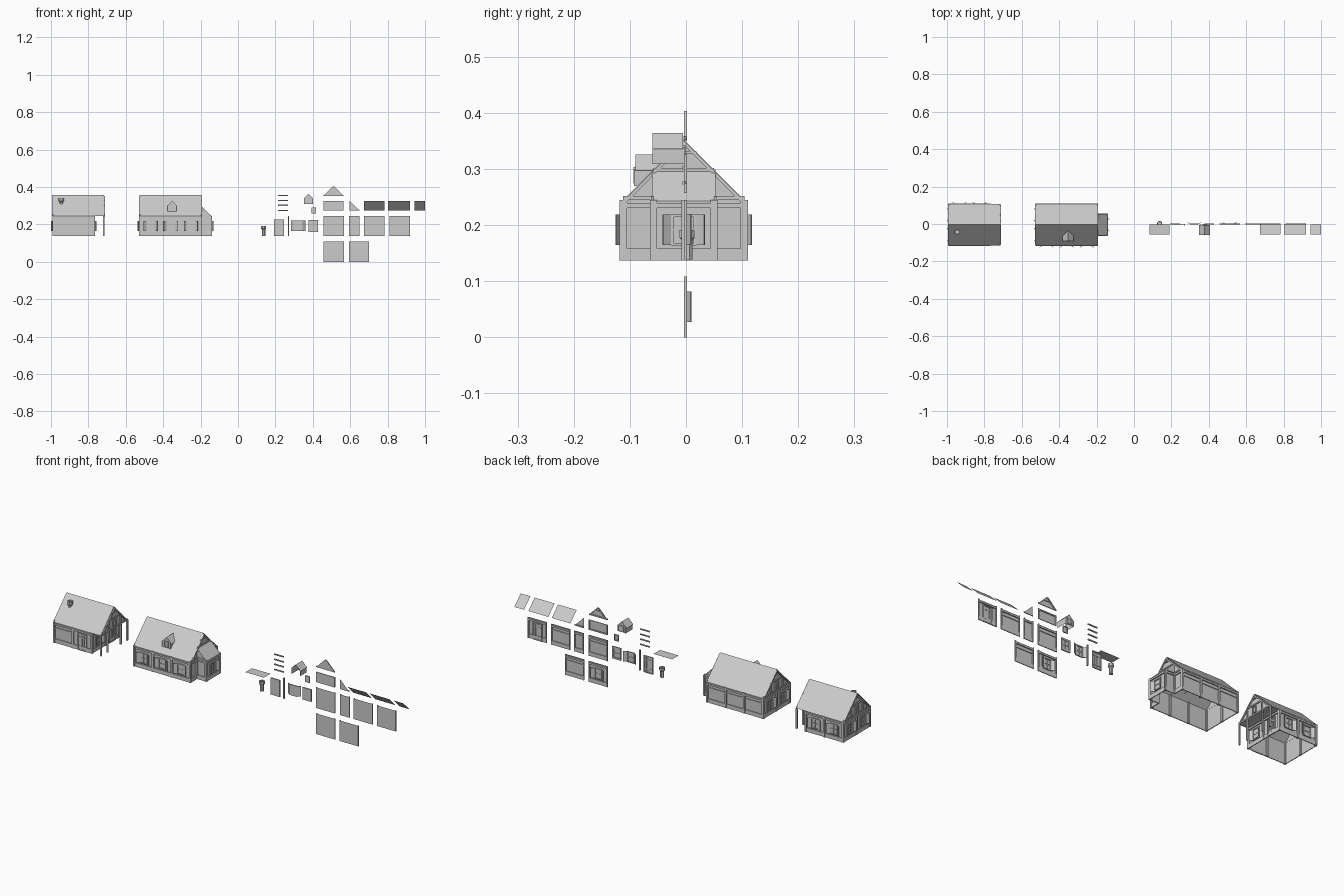
import bpy, bmesh
from math import pi, radians
from mathutils import Matrix, Vector

if "Cube" in bpy.data.objects:
    bpy.data.objects.remove(bpy.data.objects["Cube"])

W, H, Y0, Z0 = 0.108, 0.108, -0.004, 0.137   # module width, wall height, centre line, ground line
HW = W / 2

def make(name, loc, rz=0, boxes=(), polys=()):
    """boxes: (centre, size, rot_y, rot_z); polys: lists of points. Outside is local -y."""
    bm = bmesh.new()
    for c, s, ry, r in boxes:
        m = (Matrix.Translation(c) @ Matrix.Rotation(r, 4, 'Z') @ Matrix.Rotation(ry, 4, 'Y')
             @ Matrix.Diagonal((*s, 1)))
        bmesh.ops.create_cube(bm, size=1, matrix=m)
    for p in polys:
        bm.faces.new([bm.verts.new(v) for v in p])
    me = bpy.data.meshes.new(name)
    bm.to_mesh(me)
    bm.free()
    ob = bpy.data.objects.new(name, me)
    bpy.context.collection.objects.link(ob)
    ob.location, ob.rotation_euler = loc, (0, 0, rz)
    return ob

def box(c, s, ry=0, rz=0):
    return (c, s, ry, rz)

# ---- small fittings, as box lists ----
def frame(w, h, z, t=0.005, d=0.006):
    b = [box((0, -0.001, z), (w - t, 0.002, h - t))]
    for s in (-1, 1):
        b.append(box((s * (w - t) / 2, -d / 2, z), (t, d, h)))
        b.append(box((0, -d / 2, z + s * (h - t) / 2), (w, d, t)))
    return b

def window_boxes(z=0.0545, shutters=True):
    b = frame(0.045, 0.056, z)
    b += [box((0, -0.0025, z), (0.003, 0.004, 0.05)), box((0, -0.0025, z), (0.04, 0.004, 0.003))]
    if shutters:
        for s in (-1, 1):
            b.append(box((s * 0.0295, -0.008, z), (0.018, 0.0025, 0.054), 0, -s * radians(34)))
    return b

def door_boxes():
    b = frame(0.052, 0.088, 0.044)
    b += [box((x, -0.002, 0.044), (0.0015, 0.004, 0.08)) for x in (-0.011, 0, 0.011)]
    return b + [box((0, -0.003, z), (0.042, 0.003, 0.006)) for z in (0.02, 0.068)]

# ---- wall module: sheet plus timber frame ----
def wall(name, loc, rz, kind='plain', w=W):
    h = w / 2
    b = [box((0, -0.002, 0.0105), (w, 0.004, 0.021)), box((0, -0.003, 0.098), (w, 0.006, 0.009))]
    b += [box((s * (h - 0.002), -0.003, H / 2), (0.005, 0.006, H)) for s in (-1, 1)]
    if kind == 'plain':
        b.append(box((0, -0.002, 0.078), (w, 0.004, 0.005)))
    b += {'window': window_boxes, 'door': door_boxes}.get(kind, list)()
    make(name, loc, rz, b, [[(-h, 0, 0), (h, 0, 0), (h, 0, H), (-h, 0, H)]])

def post(loc):
    make('corner_post', loc, 0, [box((0, 0, H / 2), (0.009, 0.013, H))])

# ---- gable end, from eave height, full house width ----
def gable(loc, rz, light=False):
    b = [box((0, -0.002, 0.003), (2 * W, 0.005, 0.007)), box((0, -0.002, HW), (W, 0.005, 0.006)),
         box((0, -0.002, HW + 0.03), (0.046, 0.005, 0.004))]
    for s in (-1, 1):
        b.append(box((s * (HW - 0.003), -0.003, HW / 2 + 0.001), (0.005, 0.005, HW)))
        b.append(box((s * (HW - 0.003), -0.003, HW - 0.003), (W * 1.39, 0.006, 0.006), s * pi / 4))
    if light:
        b += frame(0.025, 0.033, 0.027, 0.004)
    make('gable_end', loc, rz, b, [[(-W, 0, 0), (W, 0, 0), (0, 0, W)]])

def roof(x0, x1):
    e, z, t = 0.112, Z0 + H - 0.001, Z0 + H + 0.111
    for s in (-1, 1):
        make('roof_slope', (0, Y0, 0), 0, polys=[[(x0, s * e, z), (x1, s * e, z), (x1, 0, t), (x0, 0, t)]])

def dormer(loc, rz):
    a, d, e = 0.024, 0.055, 0.029
    zs, zr = 0.028, 0.0555
    p = [[(-a, 0, 0), (a, 0, 0), (a, 0, zs + 0.004), (0, 0, zr - 0.001), (-a, 0, zs + 0.004)]]
    b = frame(0.024, 0.03, 0.019, 0.004, 0.004)
    for s in (-1, 1):
        p.append([(s * a, 0, 0), (s * a, d, 0), (s * a, d, zs + 0.004), (s * a, 0, zs + 0.004)])
        p.append([(s * e, 0, zs - 0.001), (s * e, d, zs - 0.001), (0, d, zr), (0, 0, zr)])
        b.append(box((s * (a - 0.002), -0.001, 0.015), (0.004, 0.004, 0.03)))
    make('dormer', loc, rz, b, p)

def chimney(loc):
    # flared eight-sided pot
    bm = bmesh.new()
    rings = [(0.010, 0), (0.010, 0.034), (0.0145, 0.038), (0.0145, 0.052), (0.009, 0.052), (0.009, 0.04)]
    loops = []
    for r, z in rings:
        loops.append([bm.verts.new(Matrix.Rotation((i + .5) * pi / 4, 3, 'Z') @ Vector((r, 0, z))) for i in range(8)])
    for lo, hi in zip(loops, loops[1:]):
        for i in range(8):
            j = (i + 1) % 8
            bm.faces.new((lo[i], lo[j], hi[j], hi[i]))
    bm.faces.new(loops[0][::-1])
    bm.faces.new(loops[-1])
    me = bpy.data.meshes.new('chimney')
    bm.to_mesh(me)
    bm.free()
    ob = bpy.data.objects.new('chimney', me)
    ob.location = loc
    bpy.context.collection.objects.link(ob)

def house(xl, fronts, backs, lefts):
    for i, (f, k) in enumerate(zip(fronts, backs)):
        x = xl + (i + 0.5) * W
        wall('front_wall', (x, Y0 - W, Z0), 0, f)
        wall('back_wall', (x, Y0 + W, Z0), pi, k)
    for s, k in zip((-1, 1), lefts):
        wall('left_wall', (xl, Y0 + s * HW, Z0), -pi / 2, k)
    for i in range(len(fronts) + 1):
        for s in (-1, 1):
            post((xl + i * W, Y0 + s * W, Z0))
    post((xl, Y0, Z0))

# ---- house with porch ----
XA, EAVE = -0.987, Z0 + H
XB = XA + 2 * W
house(XA, ('plain', 'door'), ('window', 'window'), ('window', 'window'))
for s, k in ((-1, 'window'), (1, 'door')):
    wall('porch_wall', (XB, Y0 + s * HW, Z0), pi / 2, k)
    make('porch_ceiling', (XB + HW / 2, Y0 + s * HW, EAVE), 0,
         polys=[[(-HW / 2, -HW, 0), (HW / 2, -HW, 0), (HW / 2, HW, 0), (-HW / 2, HW, 0)]])
for y in (-W, -HW, HW, W):
    make('porch_post', (XB + HW, Y0 + y, Z0), 0, [box((0, 0, H / 2), (0.007, 0.008, H))])
gable((XA, Y0, EAVE), -pi / 2, True)
gable((XB + HW, Y0, EAVE), pi / 2, True)
roof(-0.994, -0.717)
chimney((-0.945, -0.043, 0.286))

# ---- house with side bay ----
XC = -0.522
XD = XC + 3 * W
house(XC, ('window',) * 3, ('plain',) * 3, ('window', 'window'))
for s in (-1, 1):
    wall('right_half_wall', (XD, Y0 + s * 0.75 * W, Z0), pi / 2, 'half', HW)
    wall('bay_side_wall', (XD + HW / 2, Y0 + s * HW, Z0), 0 if s < 0 else pi, 'half', HW)
    post((XD + HW, Y0 + s * HW, Z0))
    make('bay_side_gable', (XD, Y0 + s * HW, EAVE), 0,
         [box((HW / 2, s * 0.002, 0.003), (HW, 0.004, 0.006))], [[(0, 0, 0), (HW, 0, 0), (0, 0, HW)]])
wall('bay_wall', (XD + HW, Y0, Z0), pi / 2, 'window')
make('bay_roof', (XD, Y0, EAVE), 0,
     polys=[[(0, -0.057, 0.054), (0.057, -0.057, -0.002), (0.057, 0.057, -0.002), (0, 0.057, 0.054)]])
gable((XC, Y0, EAVE), -pi / 2, True)
gable((XD, Y0, EAVE), pi / 2)
roof(-0.526, -0.196)
dormer((-0.352, -0.09, 0.27), 0)

# ---- loose kit parts, outside facing +y ----
for x, z, k in ((.511, Z0, 'plain'), (.511, 0, 'window'), (.647, 0, 'plain'), (.729, Z0, 'plain'), (.864, Z0, 'door')):
    wall('kit_wall', (x, Y0, z), pi, k)
wall('kit_half_wall', (.622, Y0, Z0), pi, 'half', HW)
for x, w in ((.729, W), (.861, .116), (.972, .056)):
    h = w / 2
    make('kit_roof_panel', (x, Y0, .275), pi, polys=[[(-h, 0, 0), (h, 0, 0), (h, .052, .051), (-h, .052, .051)]])
make('kit_gable_top', (.511, Y0, .352), pi,
     [box((0, -.002, .003), (W, .004, .006)), box((0, -.002, .032), (.04, .004, .004))]
     + [box((s * .026, -.003, .025), (.07, .005, .005), s * pi / 4) for s in (-1, 1)],
     [[(-HW, 0, 0), (HW, 0, 0), (0, 0, .053)]])
make('kit_gable_middle', (.511, Y0, .273), pi,
     [box((0, -.002, z), (W, .004, .006)) for z in (.003, .05)]
     + [box((s * .051, -.003, .0265), (.005, .005, .053)) for s in (-1, 1)],
     [[(-HW, 0, 0), (HW, 0, 0), (HW, 0, .053), (-HW, 0, .053)]])
make('kit_gable_side', (.622, Y0, .273), pi, [box((0, -.002, .003), (HW, .004, .006))],
     [[(.027, 0, 0), (-.027, 0, 0), (.027, 0, .054)]])
dormer((.377, Y0 - .001, .309), pi)
make('kit_window_small', (.405, Y0, .257), pi, frame(.025, .033, .0165, .004))
make('kit_window_plain', (.403, Y0, Z0), pi, frame(.05, .064, .0555) + window_boxes(.0555, False))
make('kit_window', (.322, Y0, Z0), pi, window_boxes(.0555))
make('kit_post', (.271, Y0, Z0), pi, [box((0, 0, H / 2), (.006, .008, H))])
make('kit_door', (.219, Y0, Z0), pi, door_boxes())
for z in (.355, .328, .302, .275):
    make('kit_beam', (.241, Y0, z), pi, [box((0, 0, 0), (.054, .005, .006))])
make('kit_ceiling', (.137, Y0 - .026, EAVE), 0,
     polys=[[(-HW, -.027, 0), (HW, -.027, 0), (HW, .027, 0), (-HW, .027, 0)]])
chimney((.137, .002, .139))
